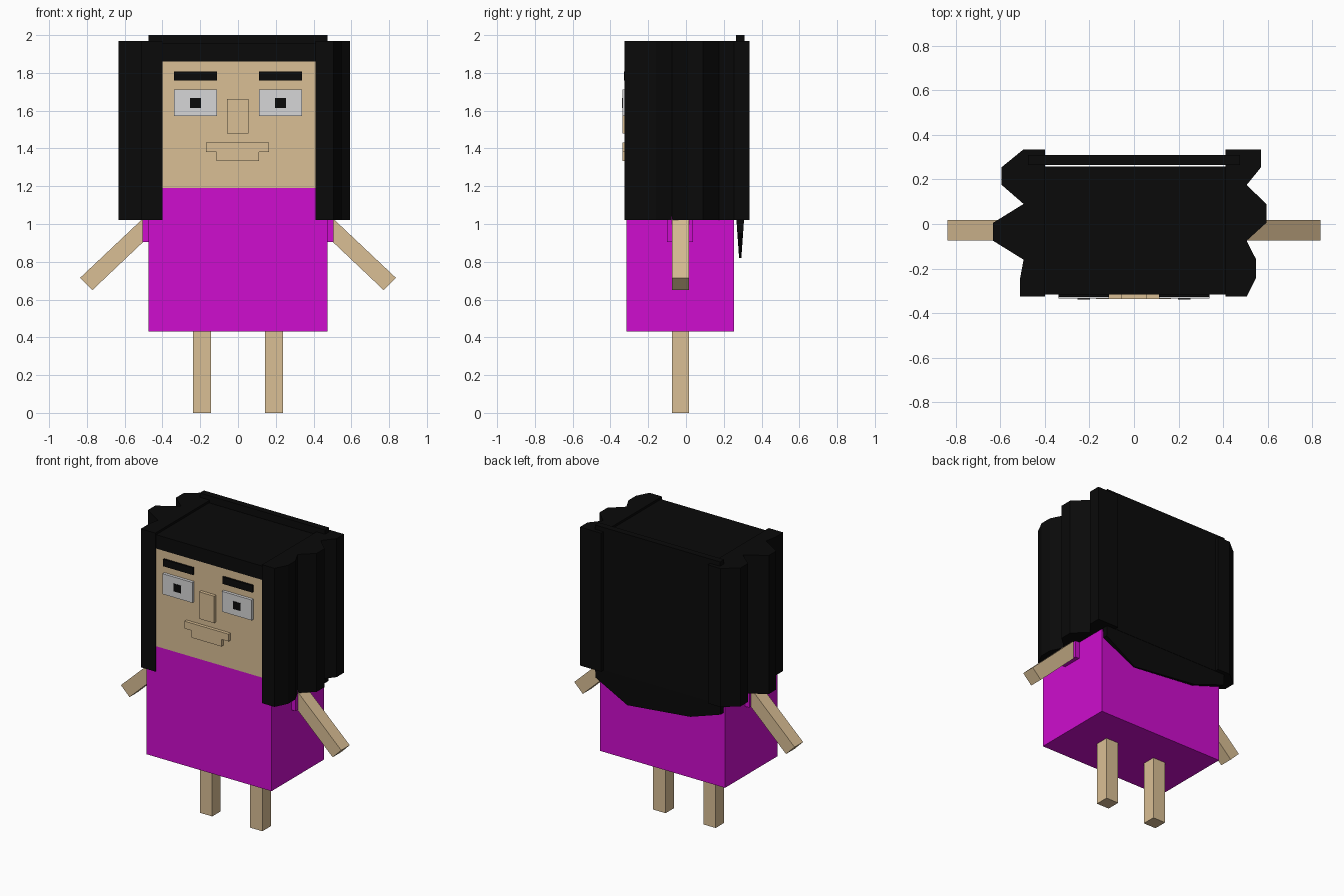
import bpy, bmesh
from mathutils import Vector

if "Cube" in bpy.data.objects:
    bpy.data.objects.remove(bpy.data.objects["Cube"])


def material(name, color):
    m = bpy.data.materials.new(name)
    m.diffuse_color = (*color, 1)
    m.use_nodes = True
    m.node_tree.nodes["Principled BSDF"].inputs["Base Color"].default_value = m.diffuse_color
    return m


SKIN = material("skin", (0.70, 0.52, 0.30))
DRESS = material("magenta", (0.62, 0.004, 0.62))
HAIR = material("black", (0.003, 0.003, 0.003))
EYE = material("eye_white", (0.67, 0.67, 0.68))


def build(name, lower, upper, mat):
    """Solid between two matching outlines."""
    bm = bmesh.new()
    a = [bm.verts.new(p) for p in lower]
    b = [bm.verts.new(p) for p in upper]
    n = len(a)
    bm.faces.new(a[::-1])
    bm.faces.new(b)
    for i in range(n):
        j = (i + 1) % n
        bm.faces.new((a[i], a[j], b[j], b[i]))
    bmesh.ops.recalc_face_normals(bm, faces=bm.faces)
    me = bpy.data.meshes.new(name)
    bm.to_mesh(me)
    bm.free()
    me.materials.append(mat)
    ob = bpy.data.objects.new(name, me)
    bpy.context.collection.objects.link(ob)
    return ob


def prism_z(name, pts, z0, z1, mat):
    return build(name, [(x, y, z0) for x, y in pts], [(x, y, z1) for x, y in pts], mat)


def prism_y(name, pts, y0, y1, mat):
    return build(name, [(x, y0, z) for x, z in pts], [(x, y1, z) for x, z in pts], mat)


def box(name, x0, x1, y0, y1, z0, z1, mat):
    return prism_z(name, [(x0, y0), (x1, y0), (x1, y1), (x0, y1)], z0, z1, mat)


# Dress, head and hair cap stacked as one block
box("dress", -0.475, 0.475, -0.315, 0.255, 0.43, 1.19, DRESS)
box("head", -0.475, 0.475, -0.315, 0.255, 1.19, 1.86, SKIN)
box("hair_cap", -0.475, 0.475, -0.315, 0.257, 1.86, 1.955, HAIR)

# Side hair: zigzag outlines, different on each side
right_hair = [(0.41, 0.335), (0.57, 0.335), (0.57, 0.255), (0.505, 0.175),
              (0.593, 0.09), (0.593, 0.005), (0.505, -0.075), (0.548, -0.16),
              (0.548, -0.24), (0.505, -0.325), (0.41, -0.325)]
left_hair = [(-0.40, 0.335), (-0.495, 0.335), (-0.593, 0.255), (-0.593, 0.175),
             (-0.495, 0.09), (-0.632, 0.005), (-0.632, -0.075), (-0.495, -0.16),
             (-0.51, -0.24), (-0.51, -0.325), (-0.40, -0.325)]
prism_z("hair_right", right_hair, 1.02, 1.97, HAIR)
prism_z("hair_left", left_hair, 1.02, 1.97, HAIR)

# Back hair panel, thinning towards its uneven lower edge
outline = [(-0.475, 2.0), (-0.475, 1.02), (-0.475, 0.95), (-0.24, 0.87),
           (0.24, 0.82), (0.475, 0.95), (0.475, 1.02), (0.475, 2.0)]


def half(z):
    return 0.022 if z > 1.1 else 0.006 + 0.014 * (z - 0.82) / 0.2


# upper slab, then tapered hem
box("hair_back", -0.475, 0.475, 0.265, 0.309, 1.02, 2.0, HAIR)
hem = outline[1:-1]
build("hair_back_hem", [(x, 0.287 - half(z), z) for x, z in hem],
      [(x, 0.287 + half(z), z) for x, z in hem], HAIR)

# Paired parts
for side, s in (("left", -1), ("right", 1)):
    def pair(name, x0, x1, *rest):
        return box(f"{name}_{side}", min(s * x0, s * x1), max(s * x0, s * x1), *rest)

    pair("leg", 0.143, 0.237, -0.075, 0.017, 0, 0.44, SKIN)
    pair("sleeve", 0.46, 0.506, -0.10, 0.037, 0.905, 1.04, DRESS)
    arm = [(0.465, 1.065), (0.465, 0.94), (0.771, 0.65), (0.836, 0.715)]
    prism_y(f"arm_{side}", [(s * x, z) for x, z in arm], -0.075, 0.017, SKIN)
    pair("eyebrow", 0.112, 0.338, -0.328, -0.31, 1.76, 1.808, HAIR)
    pair("eye", 0.112, 0.338, -0.335, -0.31, 1.572, 1.712, EYE)
    pair("pupil", 0.197, 0.254, -0.338, -0.334, 1.615, 1.667, HAIR)

# Nose and stepped mouth
box("nose", -0.058, 0.055, -0.337, -0.31, 1.478, 1.663, SKIN)
prism_y("mouth", [(-0.17, 1.432), (-0.17, 1.382), (-0.115, 1.382), (-0.115, 1.333),
                  (0.11, 1.333), (0.11, 1.382), (0.165, 1.382), (0.165, 1.432)],
        -0.337, -0.31, SKIN)
